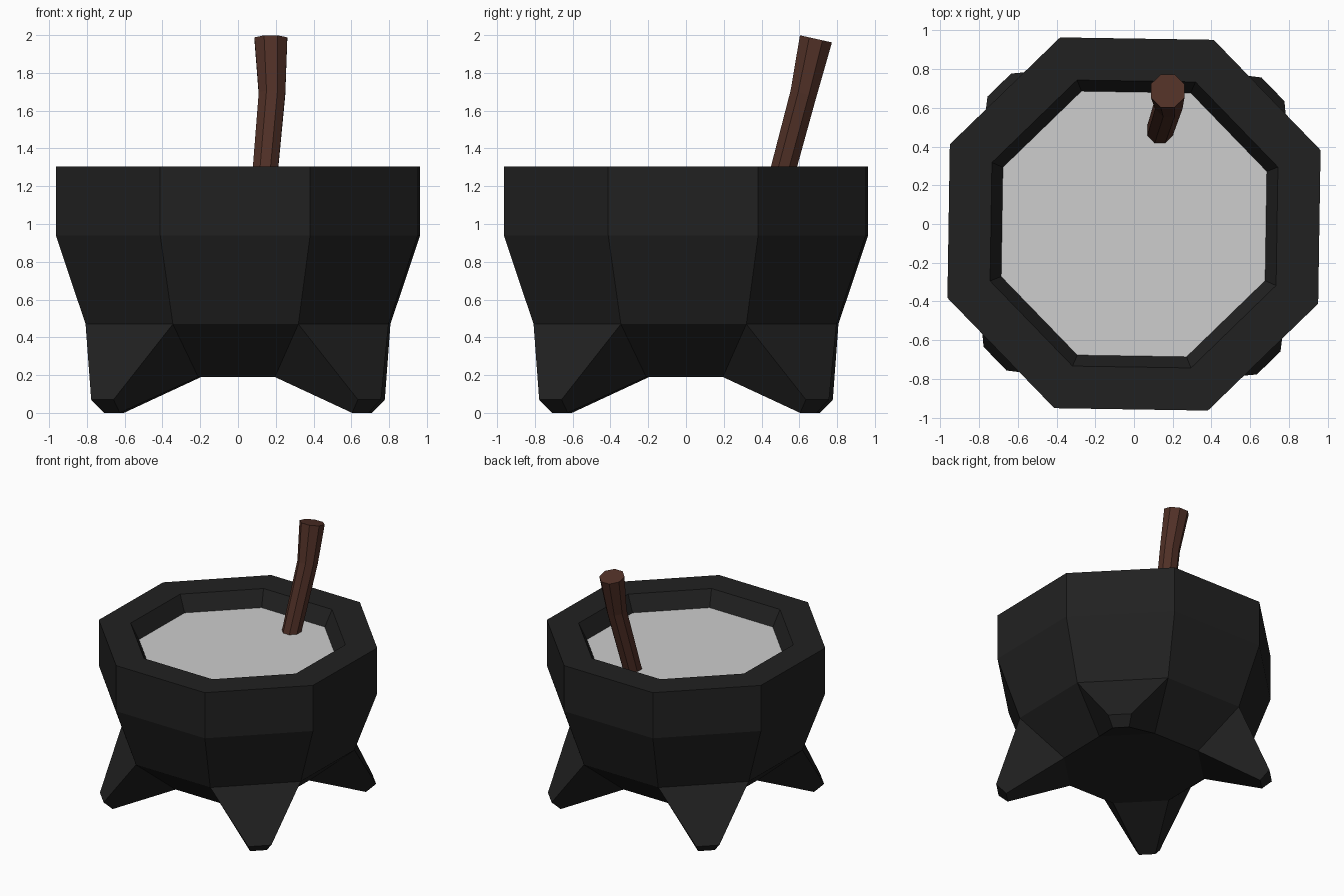
import bpy, bmesh, math
from mathutils import Vector

if "Cube" in bpy.data.objects:
    bpy.data.objects.remove(bpy.data.objects["Cube"])

TURN = math.radians(-0.9)          # the octagon is turned very slightly


def material(name, rgb):
    m = bpy.data.materials.new(name)
    m.diffuse_color = (*rgb, 1)
    m.use_nodes = True
    m.node_tree.nodes["Principled BSDF"].inputs["Base Color"].default_value = m.diffuse_color
    return m


def finish(name, bm, mat):
    bmesh.ops.recalc_face_normals(bm, faces=bm.faces)
    me = bpy.data.meshes.new(name)
    bm.to_mesh(me)
    bm.free()
    me.materials.append(mat)
    ob = bpy.data.objects.new(name, me)
    bpy.context.collection.objects.link(ob)
    return ob


def octagon(bm, r, z):
    return [bm.verts.new((r * math.cos(a), r * math.sin(a), z))
            for a in (math.radians(22.5 + 45 * i) + TURN for i in range(8))]


def bridge(bm, a, b, skip=()):
    n = len(a)
    for i in range(n):
        if i not in skip:
            bm.faces.new((a[i], a[(i + 1) % n], b[(i + 1) % n], b[i]))


iron = material("dark iron", (0.0155, 0.0155, 0.0155))
broth = material("pale liquid", (0.61, 0.61, 0.61))
wood = material("brown wood", (0.082, 0.030, 0.020))

# Cauldron: octagonal profile from the inner floor, over the rim, to the base
bm = bmesh.new()
profile = [(0.73, 1.16), (0.80, 1.305), (1.037, 1.305), (1.037, 0.94),
           (0.868, 0.47), (0.53, 0.19)]
rings = [octagon(bm, r, z) for r, z in profile]
diagonals = (0, 2, 4, 6)           # sides that grow into legs
for k in range(len(rings) - 1):
    last = k == len(rings) - 2
    bridge(bm, rings[k], rings[k + 1], diagonals if last else ())
bm.faces.new(rings[0])
bm.faces.new(rings[-1])

# Legs: each diagonal side is drawn out to a blunt foot
for i in diagonals:
    j = (i + 1) % 8
    a = math.radians(45 + 45 * i) + TURN
    out = Vector((math.cos(a), math.sin(a), 0))
    side = Vector((-out.y, out.x, 0))

    def pair(r, hw, z):
        return [bm.verts.new(out * r + side * s * hw + Vector((0, 0, z)))
                for s in (-1, 1)]
    toe, sole = pair(1.0, 0.085, 0.07), pair(0.93, 0.06, 0.0)
    hi, lo = (rings[-2][i], rings[-2][j]), (rings[-1][i], rings[-1][j])
    for p, q in ((hi, toe), (toe, sole), (sole, lo)):
        bm.faces.new((p[0], p[1], q[1], q[0]))
    for s in (0, 1):
        bm.faces.new((hi[s], toe[s], sole[s], lo[s]))
finish("cauldron", bm, iron)

# Liquid surface
bm = bmesh.new()
bm.faces.new(octagon(bm, 0.738, 1.18))
finish("liquid", bm, broth)

# Stirring stick: bent eight-sided rod
bm = bmesh.new()
path = [((0.132, 0.475, 1.14), 0.071, 0.27), ((0.18, 0.622, 1.69), 0.076, 0.25),
        ((0.174, 0.688, 1.98), 0.094, 0.22)]
rod = []
for c, r, tilt in path:
    v = Vector((0, math.cos(tilt), -math.sin(tilt)))
    rod.append([bm.verts.new(Vector(c) + Vector((r * math.cos(t), 0, 0)) + v * r * math.sin(t))
                for t in (math.radians(22.5 + 45 * i) for i in range(8))])
for k in range(2):
    bridge(bm, rod[k], rod[k + 1])
bm.faces.new(rod[0])
bm.faces.new(rod[-1])
finish("stirring_stick", bm, wood)
